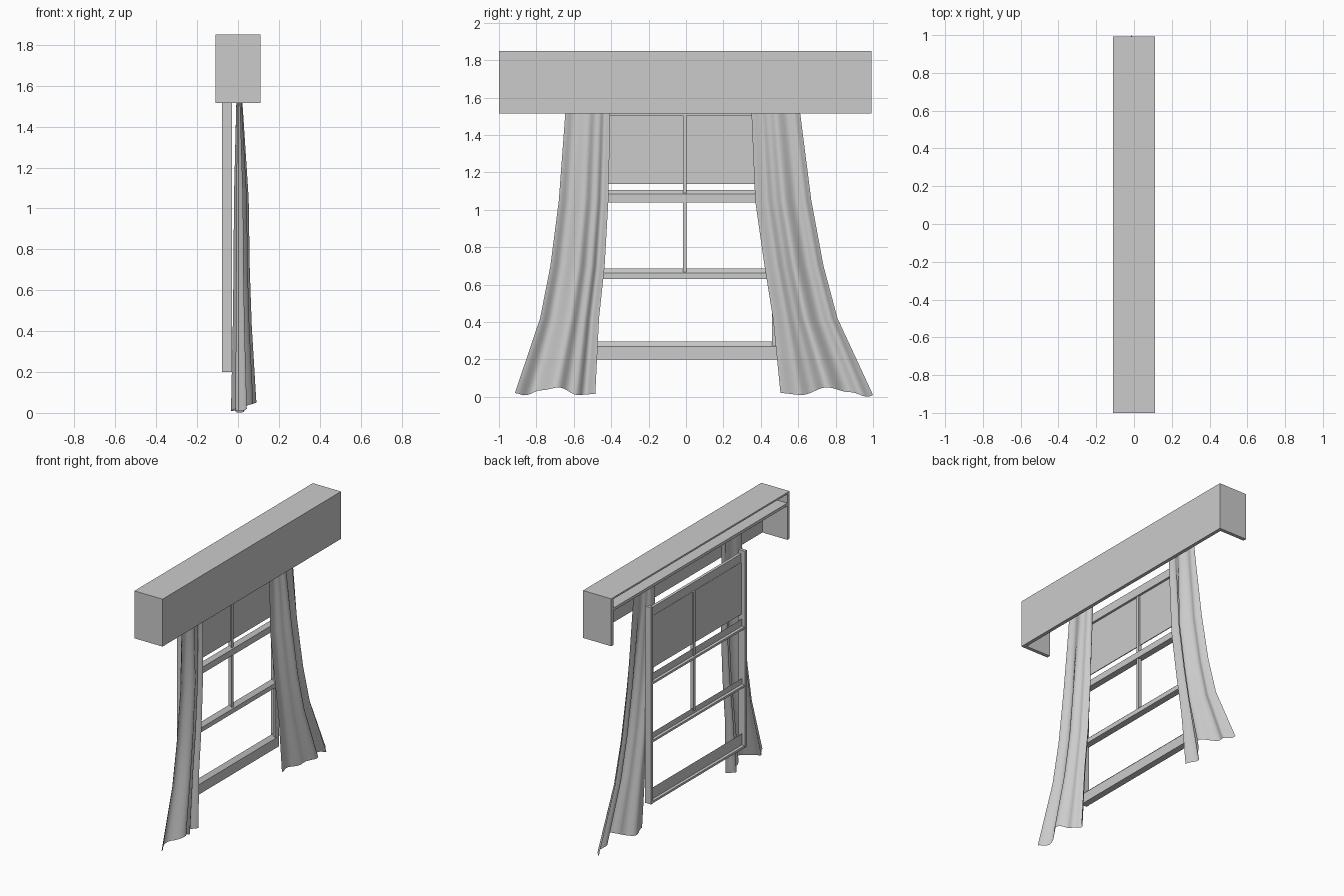
import bpy, bmesh, math

if "Cube" in bpy.data.objects:
    bpy.data.objects.remove(bpy.data.objects["Cube"])


def link(name, bm):
    me = bpy.data.meshes.new(name)
    bm.to_mesh(me)
    bm.free()
    ob = bpy.data.objects.new(name, me)
    bpy.context.collection.objects.link(ob)
    return ob


def box(name, x, y, z, z_front=None):
    """Box from (min, max) ranges; z_front slopes the top down towards +x."""
    bm = bmesh.new()
    bmesh.ops.create_cube(bm, size=1)
    for v in bm.verts:
        slope = z_front is not None and v.co.x > 0 and v.co.z > 0
        v.co = [r[0] if c < 0 else r[1] for c, r in zip(v.co, (x, y, z))]
        if slope:
            v.co.z = z_front
    return link(name, bm)


def interp(pts, t, smooth=False):
    """Interpolate (position, value) pairs with ascending positions."""
    t = min(max(t, pts[0][0]), pts[-1][0])
    for (a, va), (b, vb) in zip(pts, pts[1:]):
        if t <= b:
            f = (t - a) / (b - a)
            if smooth:
                f = (1 - math.cos(math.pi * f)) / 2
            return va + (vb - va) * f


# Pelmet: open-backed box with a shelf that carries the curtains
Y0, Y1 = -1.0, 0.993
box("pelmet_top", (-.11, .11), (Y0, Y1), (1.838, 1.85))
box("pelmet_front", (.085, .11), (Y0, Y1), (1.515, 1.839))
for side, y in (("left", (Y0, Y0 + .025)), ("right", (Y1 - .025, Y1))):
    box("pelmet_end_" + side, (-.11, .085), y, (1.515, 1.839))
box("pelmet_shelf", (-.11, .085), (Y0 + .025, Y1 - .025), (1.755, 1.775))

# Window frame
inner = (-.545, .48)
box("frame_post_left", (-.078, -.03), (-.568, -.545), (.2, 1.59))
box("frame_post_right", (-.078, -.03), (.48, .502), (.2, 1.59))
box("sash_stile_right", (-.05, -.032), (.46, .48), (.2, 1.55))
box("frame_top", (-.05, -.03), inner, (1.505, 1.565))

# Rails with sloping tops and a ledge behind
for name, lo, mid, hi in (("bottom_rail", .2, .27, .295),
                          ("lower_rail", .63, .662, .685),
                          ("meeting_rail", 1.04, 1.085, 1.105)):
    box(name, (-.055, -.03), inner, (lo, hi), mid)
    box(name + "_ledge", (-.076, -.055), inner, (lo, lo + .015))

# Glazing bar and roller blind
box("glazing_bar", (-.062, -.037), (-.017, .003), (.665, 1.505))
box("roller_blind", (-.052, -.046), inner, (1.138, 1.505))


def curtain(name, edge_a, edge_b, fold, hem):
    """Draped sheet between two edges, folds deepening downwards."""
    rows = [1.755, 1.52, 1.05, .7, .42, .02]
    depth = [(.02, 1), (.42, .75), (.7, .64), (1.05, .58), (1.52, .24), (1.755, .22)]
    n = 28
    bm = bmesh.new()
    grid = []
    for z in rows:
        row = []
        for i in range(n + 1):
            u = i / n
            y0, y1 = interp(edge_a, z), interp(edge_b, z)
            x = interp(fold, u, True) * interp(depth, z)
            dz = interp(hem, u, True) if z == rows[-1] else 0
            row.append(bm.verts.new((x, y0 + (y1 - y0) * u, z + dz)))
        grid.append(row)
    for a, b in zip(grid, grid[1:]):
        for i in range(n):
            f = bm.faces.new((a[i], b[i], b[i + 1], a[i + 1]))
            f.smooth = True
    link(name, bm)


# Curtains: edge lines as (height, y), folds as (fraction across, x)
curtain("curtain_left",
        [(.02, -.915), (.42, -.78), (.7, -.725), (1.05, -.68), (1.52, -.645), (1.755, -.63)],
        [(.02, -.485), (.42, -.465), (.7, -.435), (1.05, -.415), (1.52, -.405), (1.755, -.4)],
        [(0, .043), (.2, .0), (.52, .075), (.68, .03), (.76, .035), (.87, -.015), (1, .03)],
        [(0, 0), (.12, -.012), (.33, .015), (.55, .03), (.78, -.01), (1, -.005)])
curtain("curtain_right",
        [(.02, .505), (.42, .465), (.7, .42), (1.05, .37), (1.52, .35), (1.755, .345)],
        [(.02, 1.0), (.42, .81), (.7, .735), (1.05, .67), (1.52, .61), (1.755, .585)],
        [(0, -.01), (.2, -.035), (.35, .03), (.5, .09), (.75, .01), (.88, .03), (1, -.015)],
        [(0, 0), (.23, -.01), (.5, .03), (.75, .005), (.95, -.02), (1, -.01)])
